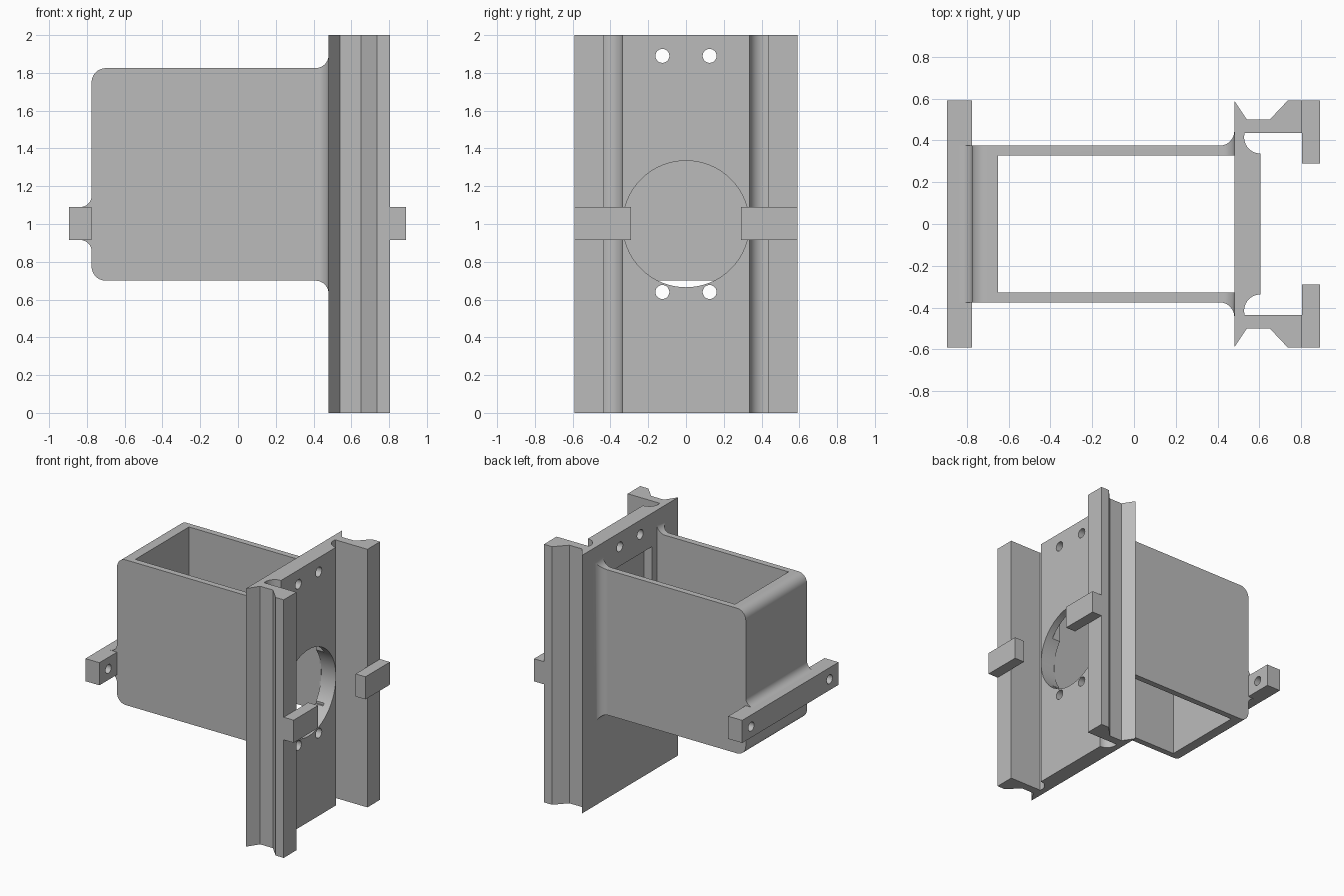
import bpy, bmesh
from math import pi, sin, cos, radians
from mathutils import Matrix, Vector

cube = bpy.data.objects.get("Cube")
if cube:
    bpy.data.objects.remove(cube, do_unlink=True)

grey = bpy.data.materials.new("plain grey")
grey.use_nodes = True
grey.diffuse_color = (0.5, 0.5, 0.5, 1)
grey.node_tree.nodes["Principled BSDF"].inputs["Base Color"].default_value = (0.5, 0.5, 0.5, 1)


def finish(bm, name):
    bmesh.ops.recalc_face_normals(bm, faces=bm.faces)
    mesh = bpy.data.meshes.new(name)
    bm.to_mesh(mesh)
    bm.free()
    mesh.materials.append(grey)
    ob = bpy.data.objects.new(name, mesh)
    bpy.context.collection.objects.link(ob)
    return ob


def prism(name, points, offset):
    """Extrude a closed 3D outline along offset."""
    bm = bmesh.new()
    face = bm.faces.new([bm.verts.new(p) for p in points])
    new = bmesh.ops.extrude_face_region(bm, geom=[face])["geom"]
    bmesh.ops.translate(bm, vec=offset, verts=[v for v in new if isinstance(v, bmesh.types.BMVert)])
    return finish(bm, name)


def block(name, x, y, z):
    corners = [(x[0], y[0], z[0]), (x[1], y[0], z[0]), (x[1], y[1], z[0]), (x[0], y[1], z[0])]
    return prism(name, corners, (0, 0, z[1] - z[0]))


def rod(name, x, y, z, r, segments):
    """Cylinder along x."""
    ring = [(x[0], y + r * cos(2 * pi * i / segments), z + r * sin(2 * pi * i / segments))
            for i in range(segments)]
    return prism(name, ring, (x[1] - x[0], 0, 0))


def arc(cx, cy, r, start, end, n=10):
    return [(cx + r * cos(radians(start + (end - start) * i / n)),
             cy + r * sin(radians(start + (end - start) * i / n))) for i in range(n + 1)]


def cut(ob, cutters):
    for c in cutters:
        c.hide_render = True
        mod = ob.modifiers.new("cut", "BOOLEAN")
        mod.operation, mod.solver, mod.object = "DIFFERENCE", "EXACT", c
    bpy.context.view_layer.update()
    mesh = bpy.data.meshes.new_from_object(ob.evaluated_get(bpy.context.evaluated_depsgraph_get()))
    ob.modifiers.clear()
    ob.data = mesh
    for c in cutters:
        bpy.data.objects.remove(c, do_unlink=True)


def smooth(ob):
    bpy.ops.object.select_all(action="DESELECT")
    ob.select_set(True)
    bpy.context.view_layer.objects.active = ob
    bpy.ops.object.shade_smooth_by_angle(angle=radians(25))


BACK, FACE = 0.48, 0.605
LOW, HIGH, WALL = 0.70, 1.825, 0.375
BAR_Z = (0.915, 1.09)

# Mounting rail: mirrored channel profile run the full height
half = [(BACK, 0.59), (0.54, 0.50), (0.65, 0.50), (0.735, 0.59), (0.805, 0.59), (0.805, 0.435)]
half += arc(FACE, 0.415, 0.078, 165, 270)
half.insert(6, (0.53, 0.435))
outline = half + [(x, -y) for x, y in reversed(half)]
rail = prism("mounting_rail", [(x, y, 0) for x, y in outline], (0, 0, 2))
cutters = [rod("bore_cutter", (0.4, 0.7), 0, 1.0, 0.335, 64),
           block("recess_cutter", (0.4, 0.55), (-0.27, 0.27), (LOW + 0.085, HIGH - 0.085))]
for y in (-0.125, 0.125):
    for z in (0.64, 1.89):
        cutters.append(rod("screw_cutter", (0.4, 0.7), y, z, 0.037, 24))
cut(rail, cutters)
smooth(rail)

# Box sleeve: rounded at the far end, blended into the cross bar, open top and bottom
END, R, F = -0.775, 0.075, 0.06
side = [(BACK, LOW), (BACK, HIGH)]
side += arc(END + R, HIGH - R, R, 90, 180)
side += arc(END - F, BAR_Z[1] + F, F, 0, -90)
side += [(END - F, BAR_Z[0])]
side += arc(END - F, BAR_Z[0] - F, F, 90, 0)
side += arc(END + R, LOW + R, R, 180, 270)
sleeve = prism("box_sleeve", [(x, -WALL, z) for x, z in side], (0, 2 * WALL, 0))
cut(sleeve, [block("sleeve_cutter", (-0.65, 0.6), (-0.328, 0.328), (0.4, 2.1))])
smooth(sleeve)

# Flared fillets where each side wall meets the rail
for label, s in (("left", 1), ("right", -1)):
    bm = bmesh.new()
    loops = []
    for x, d in arc(BACK - 0.07, 0.07, 0.07, -90, 0):
        y0, y1 = s * 0.328, s * (WALL + d)
        loops.append([bm.verts.new((x, y, z)) for y, z in
                      ((y0, LOW - d), (y1, LOW - d), (y1, HIGH + d), (y0, HIGH + d))])
    for a, b in zip(loops, loops[1:]):
        for i in range(4):
            j = (i + 1) % 4
            bm.faces.new((a[i], a[j], b[j], b[i]))
    bm.faces.new(loops[0])
    bm.faces.new(loops[-1])
    flare = finish(bm, "wall_fillet_" + label)
    cut(flare, [rod("bore_cutter", (0.47, 0.6), 0, 1.0, 0.335, 64)])
    smooth(flare)

# Cross bar with a bolt hole near each end
bar = block("cross_bar", (-0.895, END), (-0.59, 0.59), BAR_Z)
cut(bar, [rod("bolt_cutter", (-1, -0.7), y, 1.0, 0.035, 24) for y in (-0.48, 0.48)])
smooth(bar)

# Retaining clips on the rail lips
for label, s in (("back", 1), ("front", -1)):
    block("retaining_clip_" + label, (0.805, 0.89), sorted((s * 0.29, s * 0.59)), BAR_Z)
